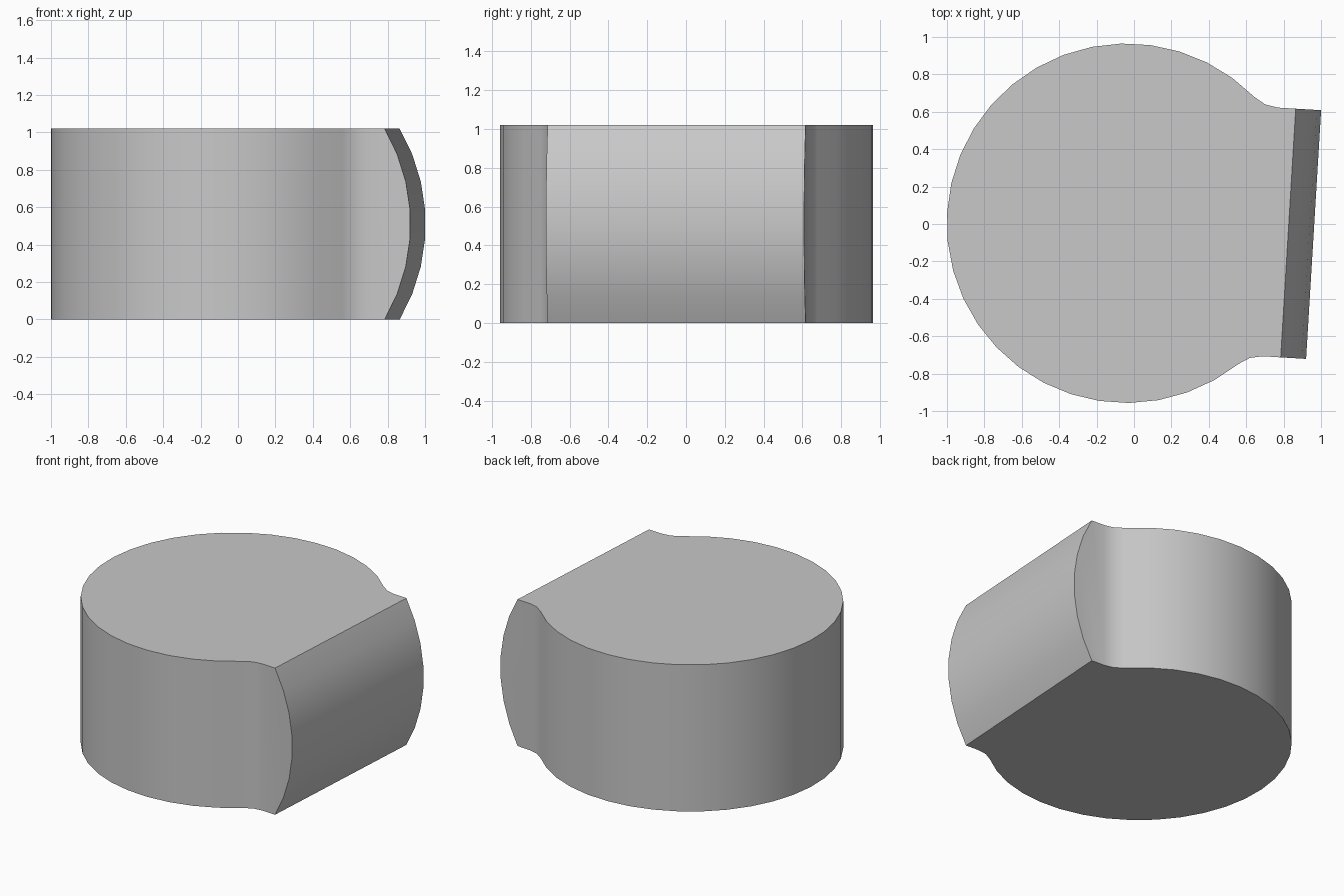
import bpy, bmesh
from math import sin, cos, atan2, hypot, radians, pi
from mathutils import Matrix

cube = bpy.data.objects.get("Cube")
if cube:
    bpy.data.objects.remove(cube, do_unlink=True)

HEIGHT = 1.02
RADIUS = 0.961            # round body
HALF_W = 0.666            # half width of the bulged end
FILLET_X, FILLET_R = 0.77, 0.19
END_X = 0.866             # where the bulge meets top and bottom
BULGE_ANGLE = radians(30.5)
BULGE_STEPS = 7
TURN = radians(-3.46)


def arc(cx, cy, r, a0, a1, steps):
    return [(cx + r * cos(a0 + (a1 - a0) * i / steps),
             cy + r * sin(a0 + (a1 - a0) * i / steps)) for i in range(steps + 1)]


# Plan outline: straight cheek, concave fillet, round body, then mirrored
fillet_y = HALF_W + FILLET_R
tangent = atan2(fillet_y, FILLET_X)
fillet = arc(FILLET_X, fillet_y, FILLET_R, -pi / 2, tangent - pi, 2)
body = arc(0, 0, RADIUS, tangent, 2 * pi - tangent, 28)
mirrored = [(x, -y) for x, y in reversed(fillet)]
outline = fillet + body[1:-1] + mirrored

# Bulge profile in x and z, from bottom to top
bulge_r = HEIGHT / 2 / sin(BULGE_ANGLE)
bulge = arc(END_X - bulge_r * cos(BULGE_ANGLE), HEIGHT / 2, bulge_r,
            -BULGE_ANGLE, BULGE_ANGLE, BULGE_STEPS)

bm = bmesh.new()
low = [bm.verts.new((x, y, 0)) for x, y in outline]
high = [bm.verts.new((x, y, HEIGHT)) for x, y in outline]
back = [bm.verts.new((x, HALF_W, z)) for x, z in bulge]
front = [bm.verts.new((x, -HALF_W, z)) for x, z in bulge]

# Curved wall and bulged face
for a, b in ((low, high), (front, back)):
    for i in range(len(a) - 1):
        bm.faces.new((a[i], a[i + 1], b[i + 1], b[i]))
# Flat cheeks, top and bottom
bm.faces.new([high[0], low[0]] + back)
bm.faces.new([high[-1], low[-1]] + front)
bm.faces.new(low + [front[0], back[0]])
bm.faces.new(high + [front[-1], back[-1]])
bmesh.ops.recalc_face_normals(bm, faces=bm.faces[:])
bm.transform(Matrix.Translation((-0.04, 0.004, 0)) @ Matrix.Rotation(TURN, 4, "Z"))

mesh = bpy.data.meshes.new("rounded_body")
bm.to_mesh(mesh)
bm.free()
obj = bpy.data.objects.new("rounded_body", mesh)
bpy.context.collection.objects.link(obj)

# Plain grey material
grey = bpy.data.materials.new("light_grey")
grey.use_nodes = True
colour = (0.58, 0.58, 0.58, 1)
grey.diffuse_color = colour
grey.node_tree.nodes["Principled BSDF"].inputs["Base Color"].default_value = colour
mesh.materials.append(grey)

bpy.ops.object.select_all(action="DESELECT")
obj.select_set(True)
bpy.context.view_layer.objects.active = obj
bpy.ops.object.shade_smooth_by_angle(angle=radians(30))
